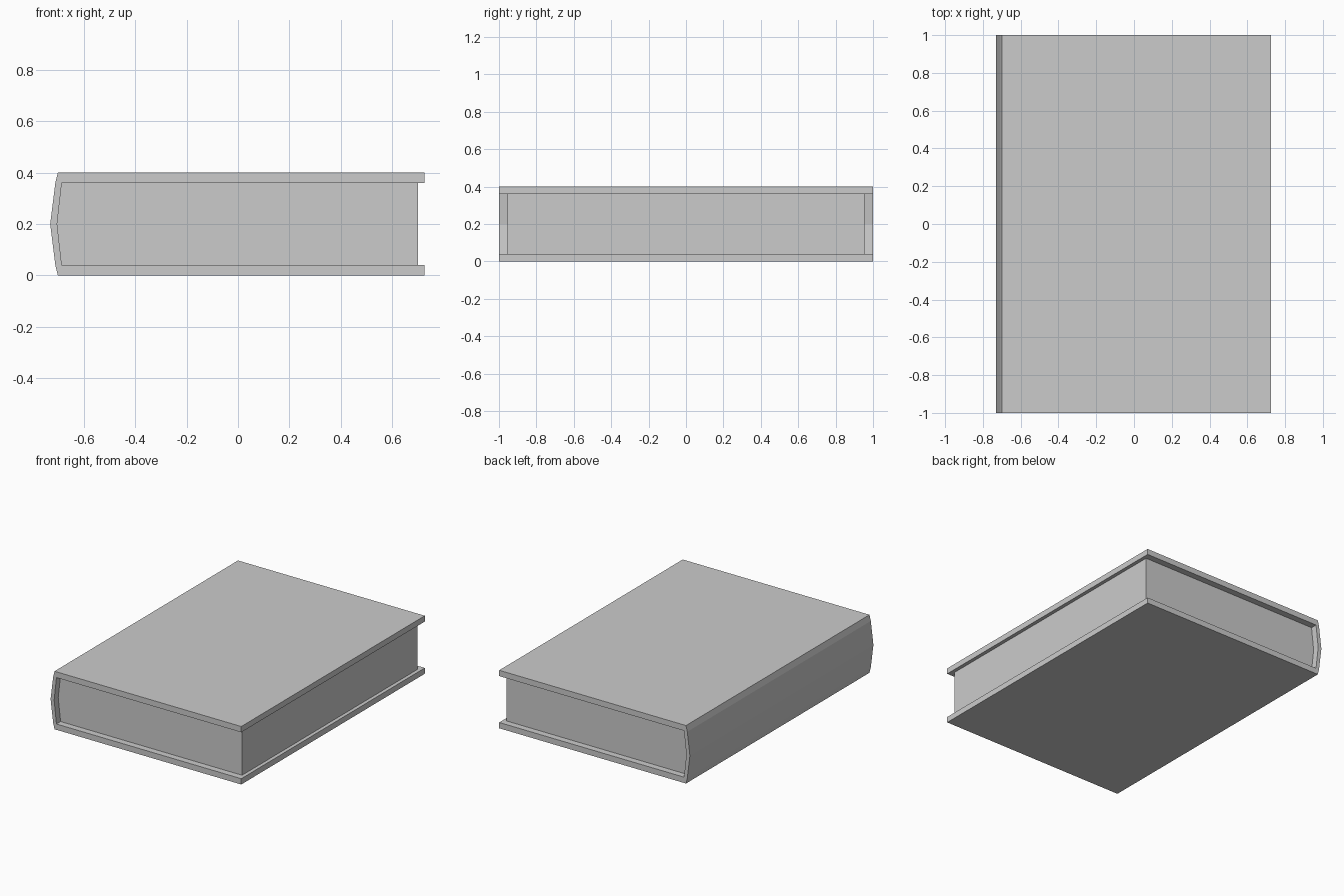
import bpy
import bmesh

cube = bpy.data.objects.get("Cube")
if cube:
    bpy.data.objects.remove(cube, do_unlink=True)

# One plain grey for the whole book
GREY = (0.6, 0.6, 0.6, 1.0)
grey = bpy.data.materials.new("plain grey")
grey.use_nodes = True
grey.diffuse_color = GREY
grey.node_tree.nodes["Principled BSDF"].inputs["Base Color"].default_value = GREY

HEIGHT = 0.40
BOARD = 0.04
COVER_EDGE = 0.725
PAGE_EDGE = 0.70


def extrude_profile(name, profile, half_length):
    """Sweep an x-z outline along y, centred on y = 0."""
    bm = bmesh.new()
    face = bm.faces.new([bm.verts.new((x, -half_length, z)) for x, z in profile])
    swept = bmesh.ops.extrude_face_region(bm, geom=[face])
    moved = [v for v in swept["geom"] if isinstance(v, bmesh.types.BMVert)]
    bmesh.ops.translate(bm, verts=moved, vec=(0, 2 * half_length, 0))
    bmesh.ops.recalc_face_normals(bm, faces=bm.faces)
    mesh = bpy.data.meshes.new(name)
    bm.to_mesh(mesh)
    bm.free()
    mesh.materials.append(grey)
    obj = bpy.data.objects.new(name, mesh)
    bpy.context.collection.objects.link(obj)
    return obj


# Bowed spine outlines, from bottom to top
low, high, middle = BOARD, HEIGHT - BOARD, HEIGHT / 2
outer = [(-0.70, 0), (-0.71, low), (-0.73, middle), (-0.71, high), (-0.70, HEIGHT)]
inner = [(-0.685, low), (-0.703, middle), (-0.685, high)]

# Hard cover: two boards joined by the spine
cover = outer + [(COVER_EDGE, HEIGHT), (COVER_EDGE, high)]
cover += inner[::-1] + [(COVER_EDGE, low), (COVER_EDGE, 0)]
extrude_profile("cover", cover, 1.0)

# Page block, set back from the cover edges
extrude_profile("pages", inner + [(PAGE_EDGE, high), (PAGE_EDGE, low)], 0.955)
